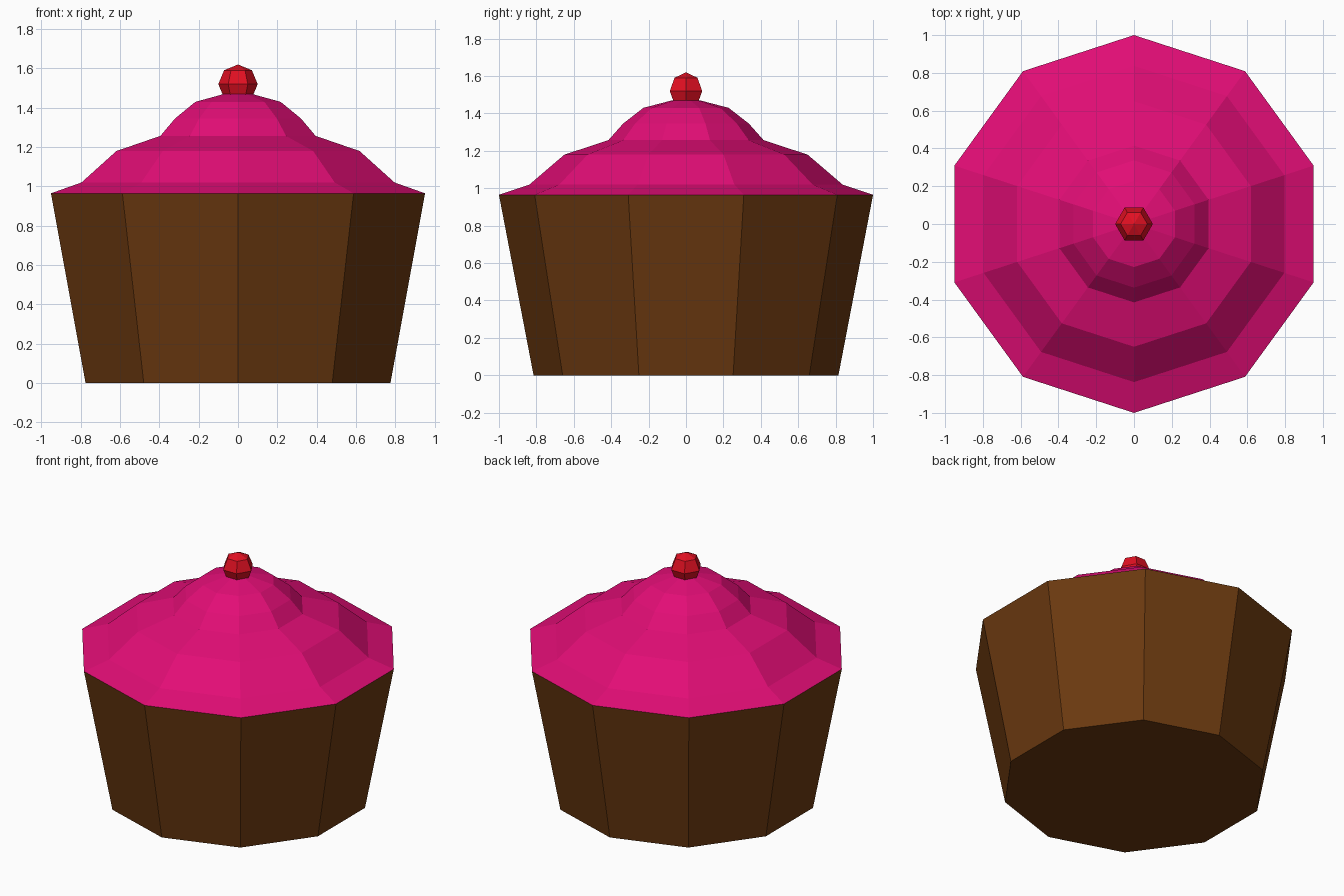
import bpy, bmesh, math
from mathutils import Matrix

cube = bpy.data.objects.get("Cube")
if cube:
    bpy.data.objects.remove(cube, do_unlink=True)


def material(name, rgb):
    m = bpy.data.materials.new(name)
    m.use_nodes = True
    m.diffuse_color = (*rgb, 1)
    m.node_tree.nodes["Principled BSDF"].inputs["Base Color"].default_value = (*rgb, 1)
    return m


def add_object(name, bm, mat):
    bmesh.ops.recalc_face_normals(bm, faces=bm.faces)
    mesh = bpy.data.meshes.new(name)
    bm.to_mesh(mesh)
    bm.free()
    mesh.materials.append(mat)
    obj = bpy.data.objects.new(name, mesh)
    bpy.context.collection.objects.link(obj)
    return obj


def lathe(name, profile, sides, mat):
    """Faceted solid of revolution with a corner facing front, capped at both ends."""
    bm = bmesh.new()
    rings = []
    for r, z in profile:
        angles = [2 * math.pi * i / sides - math.pi / 2 for i in range(sides)]
        rings.append([bm.verts.new((r * math.cos(a), r * math.sin(a), z)) for a in angles])
    for low, high in zip(rings, rings[1:]):
        for i in range(sides):
            j = (i + 1) % sides
            bm.faces.new((low[i], low[j], high[j], high[i]))
    bm.faces.new(rings[0])
    bm.faces.new(rings[-1])
    return add_object(name, bm, mat)


brown = material("chocolate brown", (0.147, 0.041, 0.005))
pink = material("hot pink", (0.76, 0.004, 0.18))
red = material("cherry red", (0.76, 0.005, 0.016))

# Tapered cake cup
lathe("cake_cup", [(0.815, 0), (1.0, 0.965)], 10, brown)

# Two-tier icing swirl
lathe("icing", [(1.0, 0.965), (0.837, 1.02), (0.65, 1.18), (0.415, 1.257),
                (0.337, 1.345), (0.228, 1.43), (0.075, 1.47)], 10, pink)

# Faceted cherry, half sunk into the icing
bm = bmesh.new()
bmesh.ops.create_uvsphere(bm, u_segments=6, v_segments=4, radius=0.1,
                          matrix=Matrix.Translation((0, 0, 1.52)) @ Matrix.Rotation(math.pi / 2, 4, "Z"))
add_object("cherry", bm, red)
